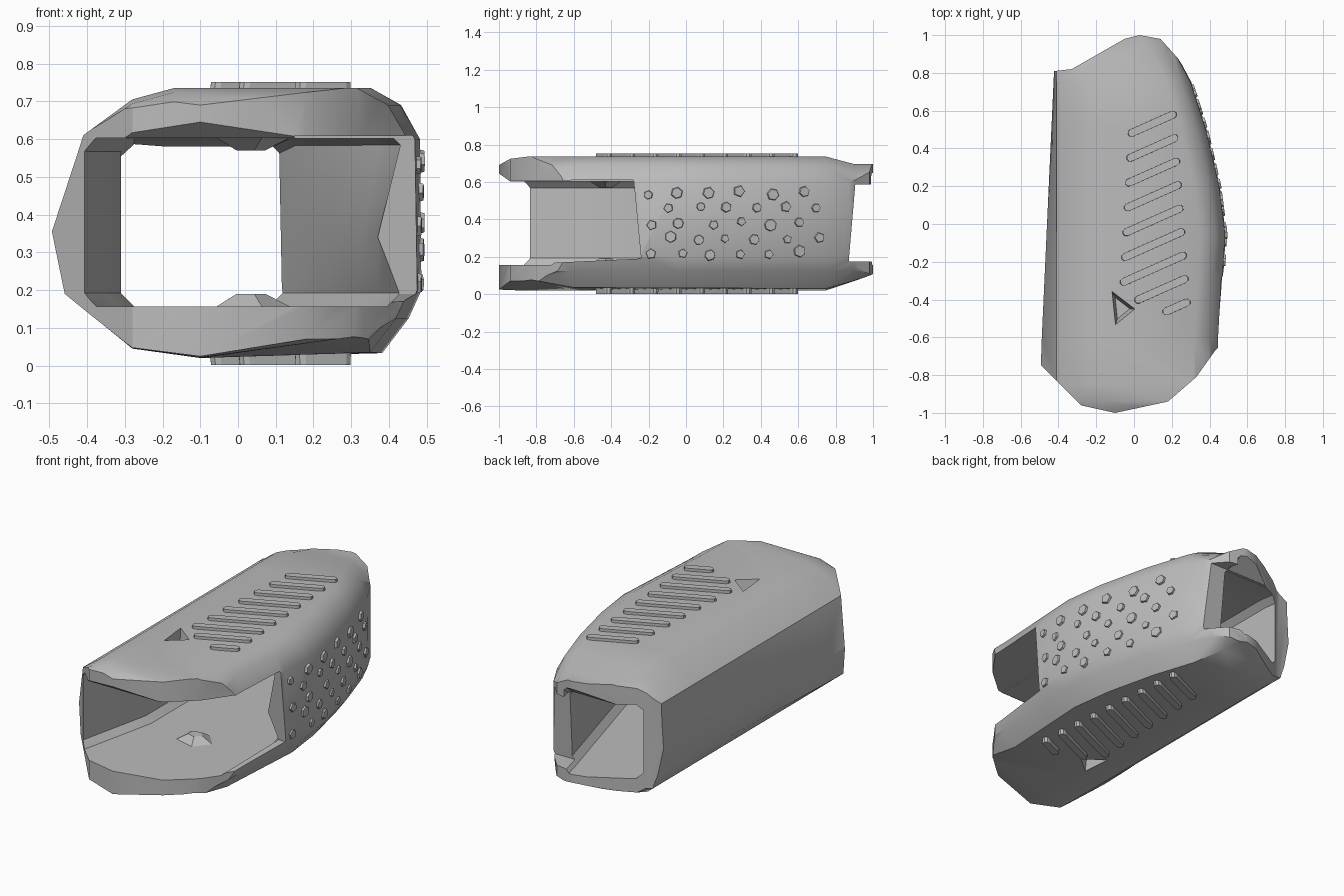
import bpy, bmesh, math, random
from mathutils import Vector

random.seed(4)
if "Cube" in bpy.data.objects:
    bpy.data.objects.remove(bpy.data.objects["Cube"], do_unlink=True)

grey = bpy.data.materials.new("plain grey")
grey.use_nodes = True
COLOUR = (0.5, 0.5, 0.5, 1)
grey.diffuse_color = COLOUR
grey.node_tree.nodes["Principled BSDF"].inputs["Base Color"].default_value = COLOUR


def finish(name, bm):
    bmesh.ops.recalc_face_normals(bm, faces=bm.faces)
    mesh = bpy.data.meshes.new(name)
    bm.to_mesh(mesh)
    bm.free()
    mesh.materials.append(grey)
    ob = bpy.data.objects.new(name, mesh)
    bpy.context.collection.objects.link(ob)
    return ob


def add_prism(bm, bottom, offset, scale=1.0):
    """Extrude a polygon by an offset, optionally tapering it about its centre."""
    bottom = [Vector(p) for p in bottom]
    mid = sum(bottom, Vector()) / len(bottom)
    low = [bm.verts.new(p) for p in bottom]
    high = [bm.verts.new(mid + (p - mid) * scale + Vector(offset)) for p in bottom]
    bm.faces.new(low)
    bm.faces.new(high)
    for i in range(len(low)):
        j = (i + 1) % len(low)
        bm.faces.new((low[i], low[j], high[j], high[i]))


def prism(name, points, offset, scale=1.0):
    bm = bmesh.new()
    add_prism(bm, points, offset, scale)
    return finish(name, bm)


def select_only(ob):
    bpy.ops.object.select_all(action='DESELECT')
    ob.select_set(True)
    bpy.context.view_layer.objects.active = ob


def carve(target, cutter, operation='DIFFERENCE'):
    cutter.hide_render = True
    mod = target.modifiers.new("carve", 'BOOLEAN')
    mod.operation, mod.solver, mod.object = operation, 'EXACT', cutter
    select_only(target)
    bpy.ops.object.modifier_apply(modifier=mod.name)
    bpy.data.objects.remove(cutter, do_unlink=True)


def along(table, y):
    """Linear interpolation of (y, value) pairs."""
    for (a, va), (b, vb) in zip(table, table[1:]):
        if y <= b:
            return va + (vb - va) * (y - a) / (b - a)
    return table[-1][1]


# Edges of the sleeve as they change from front to back
LEFT = [(-1.1, -.5), (-.75, -.495), (1.1, -.41)]
LEFT_IN = [(-1.1, -.41), (-.85, -.41), (-.4, -.31), (1.1, -.31)]
RIGHT = [(-1.1, .44), (-.6, .45), (-.05, .482), (.2, .45), (.5, .38),
         (.75, .3), (.9, .22), (1.1, .15)]
RIGHT_IN = [(-1.1, .43), (-.25, .43), (.9, .11), (1.1, .06)]
RIGHT_BULGE = [(-1.1, .37), (-.25, .37), (.9, .11), (1.1, .06)]
TOP = [(-1.1, .65), (-1, .69), (-.92, .735), (.76, .735), (.88, .695), (1.1, .695)]
TOP_IN = [(-1.1, .62), (-1, .645), (-.95, .603), (.75, .6), (.9, .58), (1, .65), (1.1, .68)]
BASE = [(-1.1, .03), (-.92, .02), (.75, .02), (.88, .06), (1.0, .12), (1.1, .14)]
BASE_RIGHT = [(-1.1, .12), (-.95, .1), (-.6, .035), (.75, .03), (.88, .065), (1.1, .14)]


def outer_ring(y):
    l, r, t, b, br = (along(e, y) for e in (LEFT, RIGHT, TOP, BASE, BASE_RIGHT))
    return [(l, .355), (-.41, .61), (-.28, t - .03), (-.17, t), (r - .13, t),
            (r - .05, t - .045), (r, .6), (r + .004, .2), (r - .03, .125),
            (r - .1, br), (-.1, b), (-.28, b + .025), (-.36, .11), (l + .035, .19)]


def inner_ring(y):
    l, r, m, t = (along(e, y) for e in (LEFT_IN, RIGHT_IN, RIGHT_BULGE, TOP_IN))
    b, c = .157, .035
    return [(l, b + c), (l, t - c), (l + c, t), (r - c / 2, t), (r, t - c / 2),
            (m, .34), (r, b + c), (r - c, b), (l + c, b)]


def loft(name, ring):
    bm = bmesh.new()
    stations = [-1.1, -1, -.94, -.85, -.6, -.4, -.25, -.05, .2, .5, .75, .9, 1.0, 1.1]
    rows = [[bm.verts.new((x, y, z)) for x, z in ring(y)] for y in stations]
    for a, b in zip(rows, rows[1:]):
        for i in range(len(a)):
            j = (i + 1) % len(a)
            bm.faces.new((a[i], a[j], b[j], b[i]))
    bm.faces.new(rows[0])
    bm.faces.new(rows[-1])
    bmesh.ops.triangulate(bm, faces=bm.faces)
    return finish(name, bm)


# Hollow sleeve trimmed to its rounded plan
sleeve = loft("sleeve", outer_ring)
carve(sleeve, loft("bore", inner_ring))
PLAN = [(-.6, .79), (-.33, .82), (-.05, .98), (.03, 1), (.14, .98), (.23, .88),
        (.32, .75), (.6, .5), (.6, -.5), (.43, -.67), (.33, -.81), (.18, -.94),
        (-.1, -1), (-.28, -.96), (-.49, -.75), (-.6, -.6)]
carve(sleeve, prism("plan", [(x, y, -.2) for x, y in PLAN], (0, 0, 1.2)), 'INTERSECT')

# Open side at the front and notched wall at the back
carve(sleeve, prism("side_opening", [(.15, y, z) for y, z in
      ((-1.2, .145), (-.24, .19), (-.28, .61), (-1.2, .607))], (.6, 0, 0)))
carve(sleeve, prism("back_notch", [(-.25, y, z) for y, z in
      ((.87, .175), (1.2, .175), (1.2, .585), (.905, .585))], (.8, 0, 0)))

# Small three-cornered pits in the upper and lower plates
PIT = [(-.12, -.35), (.01, -.45), (-.1, -.54)]
for z, depth in ((.76, -.13), (-.02, .15)):
    carve(sleeve, prism("pit", [(x, y, z) for x, y in PIT], (0, 0, depth), .6))
select_only(sleeve)
bpy.ops.object.shade_smooth_by_angle(angle=math.radians(32))

# Lumps inside the sleeve behind the pits
for name, z, rise in (("upper_lump", .61, -.04), ("lower_lump", .15, .04)):
    prism(name, [(.03 + .12 * math.cos(k * 1.257), -.43 + .1 * math.sin(k * 1.257), z)
                 for k in range(5)], (0, 0, rise), .35)


# Slanted grip bars with rounded ends, on top and underneath
def grip_bars(name, z, rise):
    bm = bmesh.new()
    slant = math.radians(24)
    for i in range(9):
        y_mid = .532 - .127 * i
        x0, x1 = -.015 - .007 * i, .208 + .009 * i
        if i > 6:
            x0 = (.02, .17)[i - 7]
        points = []
        for x, turn in ((x1, -.5), (x0, .5)):
            y = y_mid + (x - .1 - .003 * i) * math.tan(slant)
            for k in range(5):
                a = slant + math.pi * (turn + k / 4)
                points.append((x + .021 * math.cos(a), y + .021 * math.sin(a), z))
        add_prism(bm, points, (0, 0, rise), .97)
    return finish(name, bm)


grip_bars("top_grip_bars", .715, .036)
grip_bars("bottom_grip_bars", .04, -.038)

# Pebbled grip on the right wall
bm = bmesh.new()
for row in range(5):
    for col in range(6):
        y = -.19 + .16 * col + .09 * (row % 2) + random.uniform(-.02, .02)
        z = .54 - .08 * row + random.uniform(-.012, .012)
        slope = (along(RIGHT, y + .02) - along(RIGHT, y - .02)) / .04
        sides, turn = random.choice((5, 6, 7)), random.random() * 3
        size = random.uniform(.026, .038)
        points = []
        for k in range(sides):
            a = turn + math.tau * k / sides
            dy = size * math.cos(a)
            points.append((along(RIGHT, y) + slope * dy - .01, y + dy, z + size * math.sin(a)))
        add_prism(bm, points, Vector((1, -slope, 0)).normalized() * .022, .8)
finish("pebbled_grip", bm)
